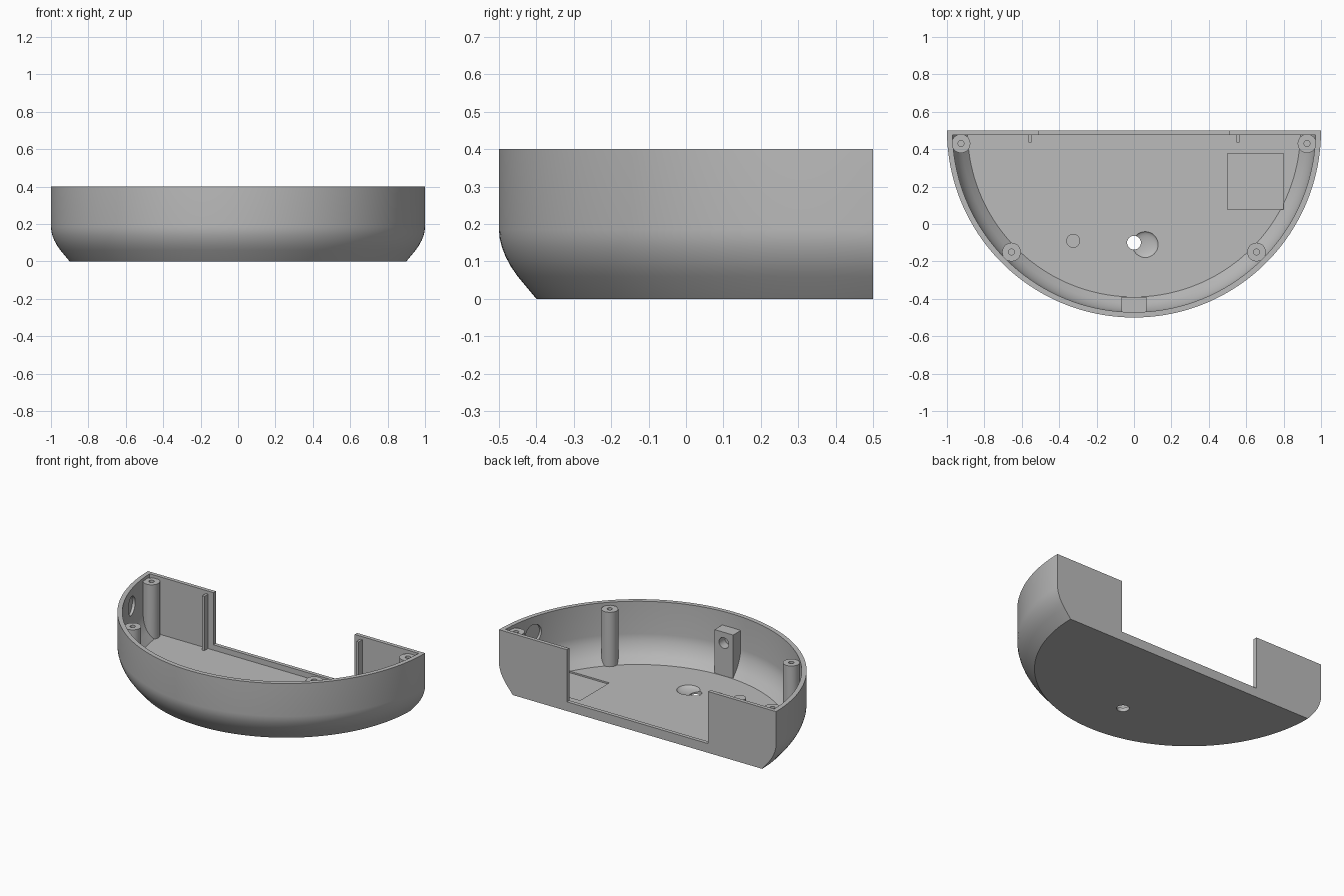
import bpy, bmesh, math
from mathutils import Matrix, Vector

cube = bpy.data.objects.get("Cube")
if cube:
    bpy.data.objects.remove(cube, do_unlink=True)

grey = bpy.data.materials.new("plain grey")
grey.use_nodes = True
GREY = (0.5, 0.5, 0.5, 1)
grey.diffuse_color = GREY
grey.node_tree.nodes["Principled BSDF"].inputs["Base Color"].default_value = GREY

BACK = 0.5      # y of the flat back, also the centre of the half circle
FLOOR = 0.025
SEGMENTS = 96


def finish(name, bm):
    bmesh.ops.recalc_face_normals(bm, faces=bm.faces)
    mesh = bpy.data.meshes.new(name)
    bm.to_mesh(mesh)
    bm.free()
    mesh.materials.append(grey)
    obj = bpy.data.objects.new(name, mesh)
    bpy.context.collection.objects.link(obj)
    return obj


def half_bowl(name, profile, inset):
    """Solid half disc through (radius, z) levels, cut flat at BACK - inset."""
    bm = bmesh.new()
    rings = []
    for r, z in profile:
        a = math.asin(inset / r)
        ring = []
        for i in range(SEGMENTS + 1):
            t = math.pi + a + (math.pi - 2 * a) * i / SEGMENTS
            ring.append(bm.verts.new((r * math.cos(t), BACK + r * math.sin(t), z)))
        rings.append(ring)
    for low, high in zip(rings, rings[1:]):
        for i in range(SEGMENTS + 1):
            j = (i + 1) % (SEGMENTS + 1)
            bm.faces.new((low[i], low[j], high[j], high[i]))
    bm.faces.new(rings[0])
    bm.faces.new(rings[-1])
    return finish(name, bm)


def box(name, x0, x1, y0, y1, z0, z1):
    bm = bmesh.new()
    size = Matrix.Diagonal((x1 - x0, y1 - y0, z1 - z0, 1))
    mid = Matrix.Translation(((x0 + x1) / 2, (y0 + y1) / 2, (z0 + z1) / 2))
    bmesh.ops.create_cube(bm, size=1, matrix=mid @ size)
    return finish(name, bm)


def rod(name, start, end, radius, sides=32):
    start, end = Vector(start), Vector(end)
    axis = end - start
    place = Matrix.Translation((start + end) / 2) @ axis.to_track_quat('Z', 'Y').to_matrix().to_4x4()
    bm = bmesh.new()
    bmesh.ops.create_cone(bm, cap_ends=True, segments=sides, radius1=radius,
                          radius2=radius, depth=axis.length, matrix=place)
    return finish(name, bm)


def combine(obj, tool, operation='DIFFERENCE', keep=False):
    mod = obj.modifiers.new(operation.lower(), 'BOOLEAN')
    mod.operation, mod.solver, mod.object = operation, 'EXACT', tool
    bpy.context.view_layer.objects.active = obj
    bpy.ops.object.modifier_apply(modifier=mod.name)
    if not keep:
        bpy.data.objects.remove(tool, do_unlink=True)


def smooth(obj):
    bpy.ops.object.select_all(action='DESELECT')
    obj.select_set(True)
    bpy.context.view_layer.objects.active = obj
    bpy.ops.object.shade_smooth_by_angle(angle=math.radians(30))


# Shell: half disc with a sloped, rounded lower edge, hollowed out
outer = [(0.9, 0), (0.95, 0.06), (0.968, 0.086), (0.982, 0.112),
         (0.992, 0.138), (0.998, 0.162), (1, 0.185), (1, 0.4)]
inner = [(0.89, FLOOR), (0.925, 0.068), (0.941, 0.092), (0.954, 0.118),
         (0.964, 0.145), (0.969, 0.168), (0.971, 0.188), (0.971, 0.5)]
shell = half_bowl("case_shell", outer, 0)
combine(shell, half_bowl("cavity", inner, 0.025))

# Wide opening in the back wall, leaving a low lip
combine(shell, box("back_opening", -0.51, 0.51, 0.46, 0.6, 0.06, 0.5))

# Square recess, through hole and shallow dish in the floor
combine(shell, box("floor_recess", 0.5, 0.8, 0.077, 0.377, 0.015, 0.1))
bm = bmesh.new()
bmesh.ops.create_uvsphere(bm, u_segments=32, v_segments=24, radius=1,
                          matrix=Matrix.Translation((0.06, -0.11, FLOOR + 0.003))
                          @ Matrix.Diagonal((0.07, 0.07, 0.02, 1)))
combine(shell, finish("dish", bm))
combine(shell, rod("floor_hole", (0, -0.1, -0.1), (0, -0.1, 0.1), 0.037))

# Round blind pockets inside both side walls
for side in (-1, 1):
    out = Vector((side * 0.963, -0.27, 0)).normalized()
    centre = Vector((0, BACK, 0.29))
    combine(shell, rod("wall_pocket", centre + out * 0.9, centre + out * 0.987, 0.06))
smooth(shell)

# Slightly smaller solid that trims inner parts to the bowl shape
trim = half_bowl("trim", [(r - 0.012, max(z, 0.01)) for r, z in outer], 0.01)

# Screw posts with blind holes, and guide ribs beside the opening
for side, label in ((1, "left"), (-1, "right")):
    for place, x, y in (("back", 0.925, 0.43), ("front", 0.655, -0.15)):
        x *= side
        post = rod(f"{place}_{label}_post", (x, y, 0), (x, y, 0.38), 0.05)
        combine(post, trim, 'INTERSECT', keep=True)
        combine(post, rod("screw_hole", (x, y, 0.15), (x, y, 0.5), 0.016, 20))
        smooth(post)
    x = side * 0.557
    box(f"{label}_rib", x - 0.008, x + 0.008, 0.437, 0.48, 0.015, 0.38)

# Front block with a horizontal blind hole
block = box("front_block", -0.067, 0.067, -0.48, -0.39, 0.01, 0.31)
combine(block, trim, 'INTERSECT', keep=True)
combine(block, rod("block_hole", (0, -0.45, 0.24), (0, -0.3, 0.24), 0.035))
smooth(block)
bpy.data.objects.remove(trim, do_unlink=True)

# Small locating peg on the floor
smooth(rod("floor_peg", (-0.325, -0.09, 0.01), (-0.325, -0.09, 0.085), 0.037))
